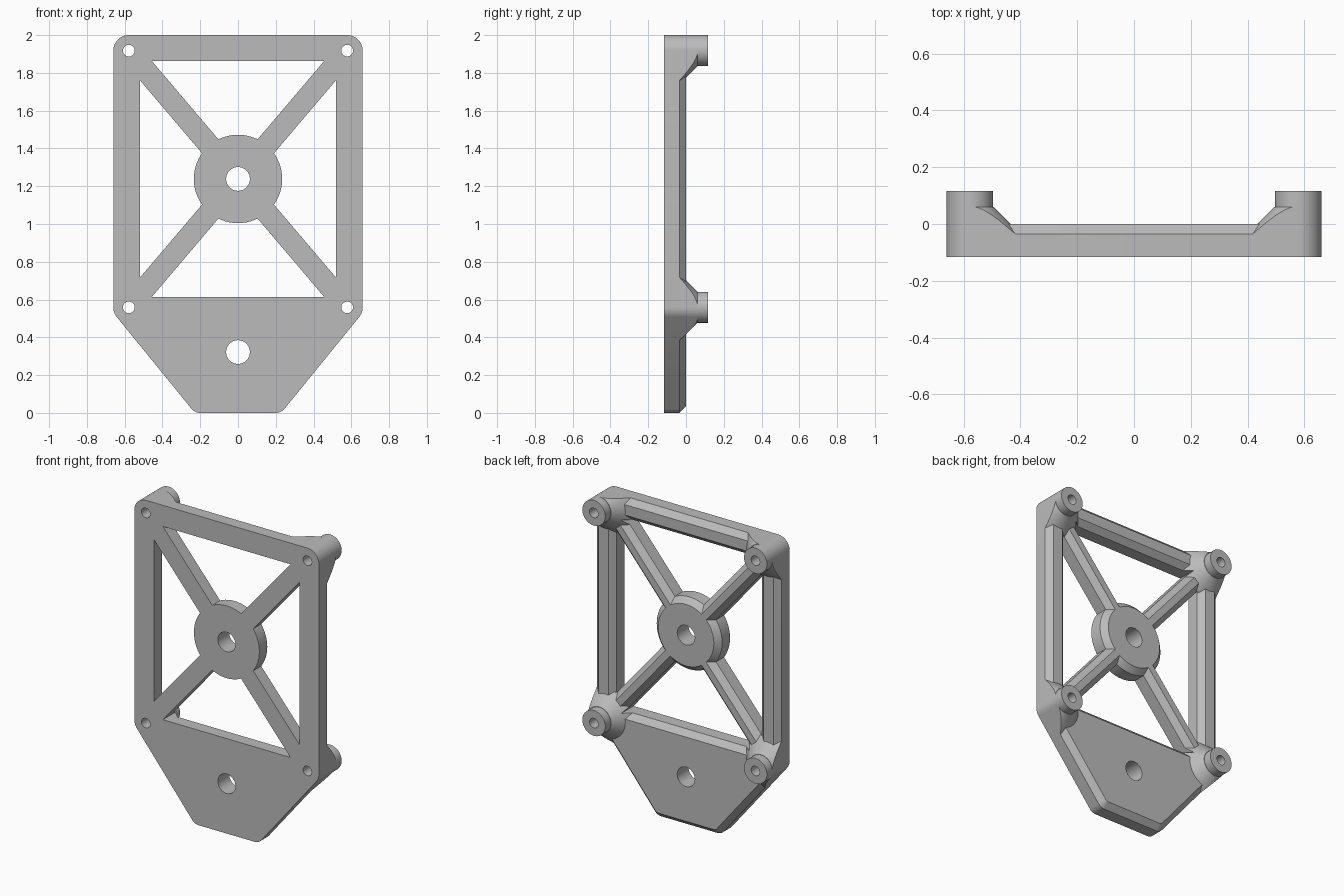
import bpy, bmesh, math
from mathutils import Vector

old = bpy.data.objects.get("Cube")
if old:
    bpy.data.objects.remove(old, do_unlink=True)

FRONT, STEP, BACK, SHELF, TOP = -0.116, -0.035, 0.0, 0.06, 0.116
CHAMFER = 0.035
BOSS_X, BOSS_HIGH, BOSS_LOW, BOSS_R = 0.578, 1.918, 0.559, 0.082
HUB_Z = (BOSS_HIGH + BOSS_LOW) / 2
BOSSES = [(sx * BOSS_X, z) for sx in (-1, 1) for z in (BOSS_LOW, BOSS_HIGH)]

metal = bpy.data.materials.new("plain grey")
metal.use_nodes = True
GREY = (0.5, 0.5, 0.5, 1)
metal.diffuse_color = GREY
metal.node_tree.nodes["Principled BSDF"].inputs["Base Color"].default_value = GREY


def loft(name, layers):
    """Solid through (y, [(x, z), ...]) rings that share a point count."""
    bm = bmesh.new()
    rings = [[bm.verts.new((x, y, z)) for x, z in pts] for y, pts in layers]
    for a, b in zip(rings, rings[1:]):
        for i in range(len(a)):
            j = (i + 1) % len(a)
            bm.faces.new((a[i], a[j], b[j], b[i]))
    bm.faces.new(rings[0])
    bm.faces.new(rings[-1])
    bmesh.ops.recalc_face_normals(bm, faces=bm.faces)
    mesh = bpy.data.meshes.new(name)
    bm.to_mesh(mesh)
    bm.free()
    mesh.materials.append(metal)
    obj = bpy.data.objects.new(name, mesh)
    bpy.context.collection.objects.link(obj)
    return obj


def combine(obj, other, operation, keep=False):
    """Apply an exact boolean and drop the tool object."""
    mod = obj.modifiers.new("combine", 'BOOLEAN')
    mod.operation, mod.object, mod.solver = operation, other, 'EXACT'
    bpy.context.view_layer.objects.active = obj
    bpy.ops.object.modifier_apply(modifier=mod.name)
    if not keep:
        bpy.data.objects.remove(other, do_unlink=True)


def arc(cx, cz, r, a0, a1, n):
    return [(cx + r * math.cos(a0 + (a1 - a0) * i / n),
             cz + r * math.sin(a0 + (a1 - a0) * i / n)) for i in range(n + 1)]


def circle(cx, cz, r, n=48):
    return arc(cx, cz, r, 0, math.tau, n)[:-1]


def outline(inset=0.0):
    """Rounded shield outline of the bracket, shrunk by inset."""
    slant = math.radians(-39.4)
    r = BOSS_R - inset
    right = arc(0.2, 0.06, 0.06 - inset, -math.pi / 2, slant, 8)
    right += arc(BOSS_X, BOSS_LOW, r, slant, 0, 8)
    right += arc(BOSS_X, BOSS_HIGH, r, 0, math.pi / 2, 12)
    return right + [(-x, z) for x, z in reversed(right)]


def window(grow=0.0):
    x, low, high = 0.52 + grow, 0.614 - grow, 1.863 + grow
    return [(-x, low), (x, low), (x, high), (-x, high)]


def diagonal(side, half):
    """Strip between two opposite bosses."""
    a, b = Vector((-side * BOSS_X, BOSS_LOW)), Vector((side * BOSS_X, BOSS_HIGH))
    d = (b - a).normalized()
    n = Vector((-d.y, d.x)) * half
    return [tuple(p) for p in (a - n, b - n, b + n, a + n)]


def chamfered(name, shape, size, change):
    """Bar or disc with its back edges chamfered."""
    return loft(name, [(FRONT, shape(size)), (STEP, shape(size)),
                       (BACK, shape(size + change))])


def drill(obj, x, z, r):
    combine(obj, loft("drill", [(-1, circle(x, z, r, 32)), (1, circle(x, z, r, 32))]),
            'DIFFERENCE')


# Frame: chamfered plate with one large opening
frame = chamfered("bracket_frame", outline, 0, CHAMFER)
combine(frame, loft("opening", [(-1, window()), (STEP, window()),
                                (BACK, window(CHAMFER)), (1, window(CHAMFER))]), 'DIFFERENCE')

# Crossed spokes and the round hub, merged into the frame
for side in (-1, 1):
    combine(frame, chamfered("spoke", lambda h: diagonal(side, h), 0.057, -CHAMFER), 'UNION')
combine(frame, chamfered("hub", lambda r: circle(0, HUB_Z, r, 64), 0.234, -CHAMFER), 'UNION')

# Mounting holes through hub and lower plate
for z in (HUB_Z, 0.322):
    drill(frame, 0, z, 0.063)
for x, z in BOSSES:
    drill(frame, x, z, 0.031)

# Straight-sided envelope that trims the corner gussets
envelope = loft("gusset_trim", [(-0.3, outline()), (0.3, outline())])
combine(envelope, loft("opening", [(-1, window()), (1, window())]), 'DIFFERENCE')
for side in (-1, 1):
    strip = diagonal(side, 0.057)
    combine(envelope, loft("strip", [(-0.25, strip), (0.25, strip)]), 'UNION')

# Conical gusset and round boss at each corner
parts = [frame]
for x, z in BOSSES:
    place = ("upper" if z > 1 else "lower") + ("_left" if x > 0 else "_right")
    base = STEP - 0.025
    gusset = loft(place + "_gusset", [(base, circle(x, z, BOSS_R + 0.002 + SHELF - base, 64)),
                                      (SHELF, circle(x, z, BOSS_R + 0.002, 64))])
    combine(gusset, envelope, 'INTERSECT', keep=True)
    boss = loft(place + "_boss", [(STEP, circle(x, z, BOSS_R)), (TOP, circle(x, z, BOSS_R))])
    for part in (gusset, boss):
        drill(part, x, z, 0.031)
        parts.append(part)
bpy.data.objects.remove(envelope, do_unlink=True)

# Smooth the round walls, keep the machined edges sharp
bpy.ops.object.select_all(action='DESELECT')
for part in parts:
    part.select_set(True)
bpy.context.view_layer.objects.active = frame
bpy.ops.object.shade_smooth_by_angle(angle=math.radians(25))
